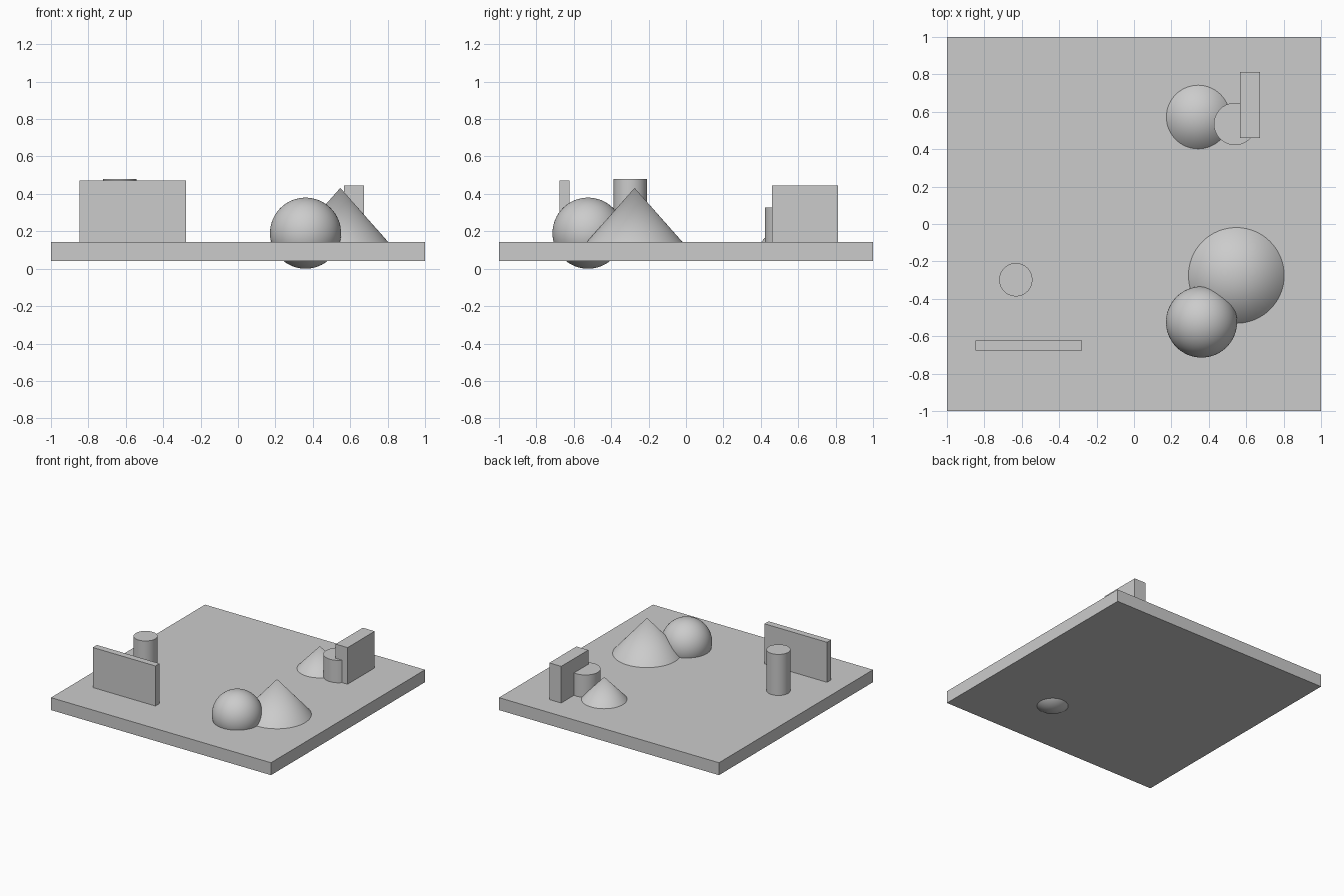
import bpy
import math

cube = bpy.data.objects.get("Cube")
if cube:
    bpy.data.objects.remove(cube, do_unlink=True)

# Single neutral colour
grey = bpy.data.materials.new("light grey")
grey.use_nodes = True
colour = (0.6, 0.6, 0.6, 1)
grey.diffuse_color = colour
grey.node_tree.nodes["Principled BSDF"].inputs["Base Color"].default_value = colour

FLOOR = 0.143  # top of the base slab


def finish(name, smooth=False):
    obj = bpy.context.object
    obj.name = name
    obj.data.materials.append(grey)
    if smooth:
        bpy.ops.object.shade_smooth_by_angle(angle=math.radians(30))
    return obj


def box(name, x0, x1, y0, y1, z0, z1):
    bpy.ops.mesh.primitive_cube_add(
        size=1, location=((x0 + x1) / 2, (y0 + y1) / 2, (z0 + z1) / 2))
    bpy.context.object.scale = (x1 - x0, y1 - y0, z1 - z0)
    bpy.ops.object.transform_apply(location=False, rotation=False, scale=True)
    finish(name)


def round_solid(name, x, y, radius, top, tip_radius):
    bpy.ops.mesh.primitive_cone_add(
        vertices=64, radius1=radius, radius2=tip_radius, depth=top - FLOOR,
        location=(x, y, (top + FLOOR) / 2))
    finish(name, smooth=True)


# Base slab
box("base_slab", -1, 1, -1, 1, 0.041, FLOOR)

# Upright blocks
box("thin_wall", -0.847, -0.278, -0.675, -0.622, FLOOR, 0.472)
box("corner_block", 0.566, 0.674, 0.46, 0.812, FLOOR, 0.444)

# Cylinders
round_solid("tall_cylinder", -0.632, -0.298, 0.089, 0.48, 0.089)
round_solid("short_cylinder", 0.54, 0.535, 0.113, 0.327, 0.113)

# Cones
round_solid("large_cone", 0.547, -0.275, 0.256, 0.432, 0)
round_solid("small_cone", 0.343, 0.572, 0.17, 0.325, 0)

# Ball sunk through the slab
bpy.ops.mesh.primitive_uv_sphere_add(
    segments=64, ring_count=32, radius=0.19, location=(0.361, -0.524, 0.19))
finish("ball", smooth=True)
